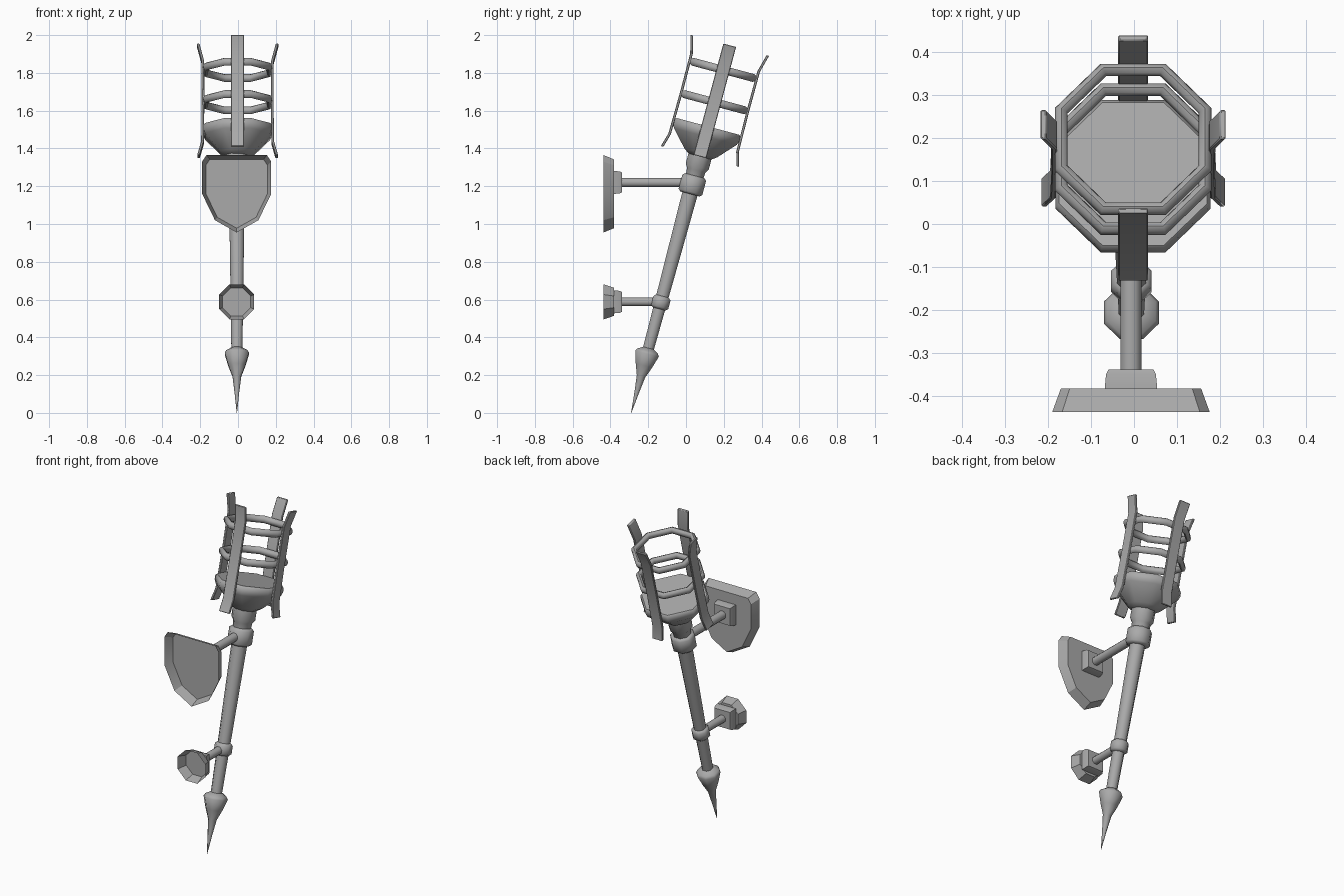
import bpy, bmesh
from math import cos, sin, pi, radians
from mathutils import Matrix, Vector

old = bpy.data.objects.get("Cube")
if old:
    bpy.data.objects.remove(old, do_unlink=True)

mat = bpy.data.materials.new("grey metal")
mat.use_nodes = True
grey = (0.4, 0.4, 0.4, 1)
mat.diffuse_color = grey
mat.node_tree.nodes["Principled BSDF"].inputs["Base Color"].default_value = grey

# Leaning frame: local z runs up the shaft from the spike tip
LEAN = Matrix.Translation((-0.006, -0.29, 0)) @ Matrix.Rotation(radians(-15), 4, 'X')
CAGE = Matrix.Translation((0.004, 0, 0)) @ LEAN


def finish(name, bm, matrix, bevel=0, angle=50):
    bmesh.ops.recalc_face_normals(bm, faces=bm.faces)
    mesh = bpy.data.meshes.new(name)
    bm.to_mesh(mesh)
    bm.free()
    mesh.materials.append(mat)
    ob = bpy.data.objects.new(name, mesh)
    bpy.context.collection.objects.link(ob)
    ob.matrix_world = matrix
    if bevel:
        mod = ob.modifiers.new("bevel", 'BEVEL')
        mod.width = bevel
        mod.segments = 1
    bpy.ops.object.select_all(action='DESELECT')
    ob.select_set(True)
    bpy.context.view_layer.objects.active = ob
    bpy.ops.object.shade_smooth_by_angle(angle=radians(angle))
    return ob


def octagon(r):
    """Eight corners with flats facing the axes, r from centre to flat."""
    c = r / cos(pi / 8)
    return [(c * cos((k + 0.5) * pi / 4), c * sin((k + 0.5) * pi / 4)) for k in range(8)]


def skin(bm, loops, closed=False):
    """Join matching vertex loops with quads."""
    pairs = list(zip(loops, loops[1:] + loops[:1]))
    for a, b in pairs if closed else pairs[:-1]:
        n = len(a)
        for i in range(n):
            bm.faces.new((a[i], a[(i + 1) % n], b[(i + 1) % n], b[i]))


def turned(name, profile, matrix, closed=False):
    """Eight-sided turned part from (radius, height) pairs."""
    bm = bmesh.new()
    loops = [[bm.verts.new((x, y, h)) for x, y in octagon(r)] for r, h in profile]
    skin(bm, loops, closed)
    if not closed:
        bm.faces.new(loops[0])
        bm.faces.new(loops[-1])
    return finish(name, bm, matrix)


def collar(name, r, low, high):
    b = 0.012
    turned(name, [(r - b, low), (r, low + b), (r, high - b), (r - b, high)], LEAN)


# Spike, shaft, neck and fire bowl
turned("spike", [(0.001, 0), (0.012, 0.11), (0.023, 0.2), (0.045, 0.26),
                 (0.064, 0.325), (0.056, 0.338), (0.03, 0.355)], LEAN)
turned("shaft", [(0.029, 0.33), (0.042, 1.25)], LEAN)
turned("neck", [(0.044, 1.25), (0.05, 1.33), (0.063, 1.35), (0.063, 1.425)], LEAN)
turned("bowl", [(0.062, 1.405), (0.09, 1.425), (0.172, 1.515), (0.18, 1.535),
                (0.18, 1.56), (0.172, 1.57)], CAGE)
collar("upper_collar", 0.065, 1.2, 1.3)
collar("lower_collar", 0.047, 0.57, 0.64)

# Octagonal cage rings with a rounded section
for name, h in (("lower_ring", 1.703), ("upper_ring", 1.88)):
    section = [(0.167 + 0.015 * cos(k * pi / 4), h + 0.021 * sin(k * pi / 4)) for k in range(8)]
    turned(name, section, CAGE, closed=True)

# Four upright straps, flared at both ends
path = [(0.207, 1.405), (0.186, 1.48), (0.183, 1.7), (0.184, 1.92), (0.209, 2.015)]
for k, side in enumerate(("left", "back", "right", "front")):
    bm = bmesh.new()
    loops = [[bm.verts.new((s + d, w, h)) for d, w in
              ((-0.007, -0.035), (0.007, -0.035), (0.007, 0.035), (-0.007, 0.035))]
             for s, h in path]
    skin(bm, loops)
    bm.faces.new(loops[0])
    bm.faces.new(loops[-1])
    finish(side + "_strap", bm, CAGE @ Matrix.Rotation(k * pi / 2, 4, 'Z'), bevel=0.003, angle=40)


def wall_mount(name, z, outline, shrink, rod_z, rod_end, rod_r):
    """Hollow wall plate open at the front, with a block and a rod."""
    place = Matrix.Translation((-0.007, 0, z))
    bm = bmesh.new()
    loops = [[bm.verts.new((x * f, y, h * f)) for x, h in outline]
             for y, f in ((-0.437, 1), (-0.382, shrink))]
    skin(bm, loops)
    bm.faces.new(loops[-1])
    finish(name + "_plate", bm, place, angle=30)

    bm = bmesh.new()
    loops = [[bm.verts.new((sx * r, y, sz * r)) for sx, sz in ((-1, -1), (1, -1), (1, 1), (-1, 1))]
             for y, r in ((-0.382, 0.061), (-0.35, 0.058), (-0.338, 0.052))]
    skin(bm, loops)
    bm.faces.new(loops[0])
    bm.faces.new(loops[-1])
    finish(name + "_block", bm, Matrix.Translation((-0.007, 0, rod_z)), angle=30)

    turned(name + "_rod", [(rod_r, -0.382), (rod_r, rod_end)],
           Matrix.Translation((-0.007, 0, rod_z)) @ Matrix.Rotation(-pi / 2, 4, 'X'))


half = [(0.16, 0.205), (0.183, 0.17), (0.183, 0.0), (0.115, -0.14)]
shield = half + [(0, -0.205)] + [(-x, h) for x, h in reversed(half)]
wall_mount("upper", 1.16, shield, 0.89, 1.22, 0.03, 0.024)
wall_mount("lower", 0.588, octagon(0.093), 0.8, 0.588, -0.135, 0.022)
